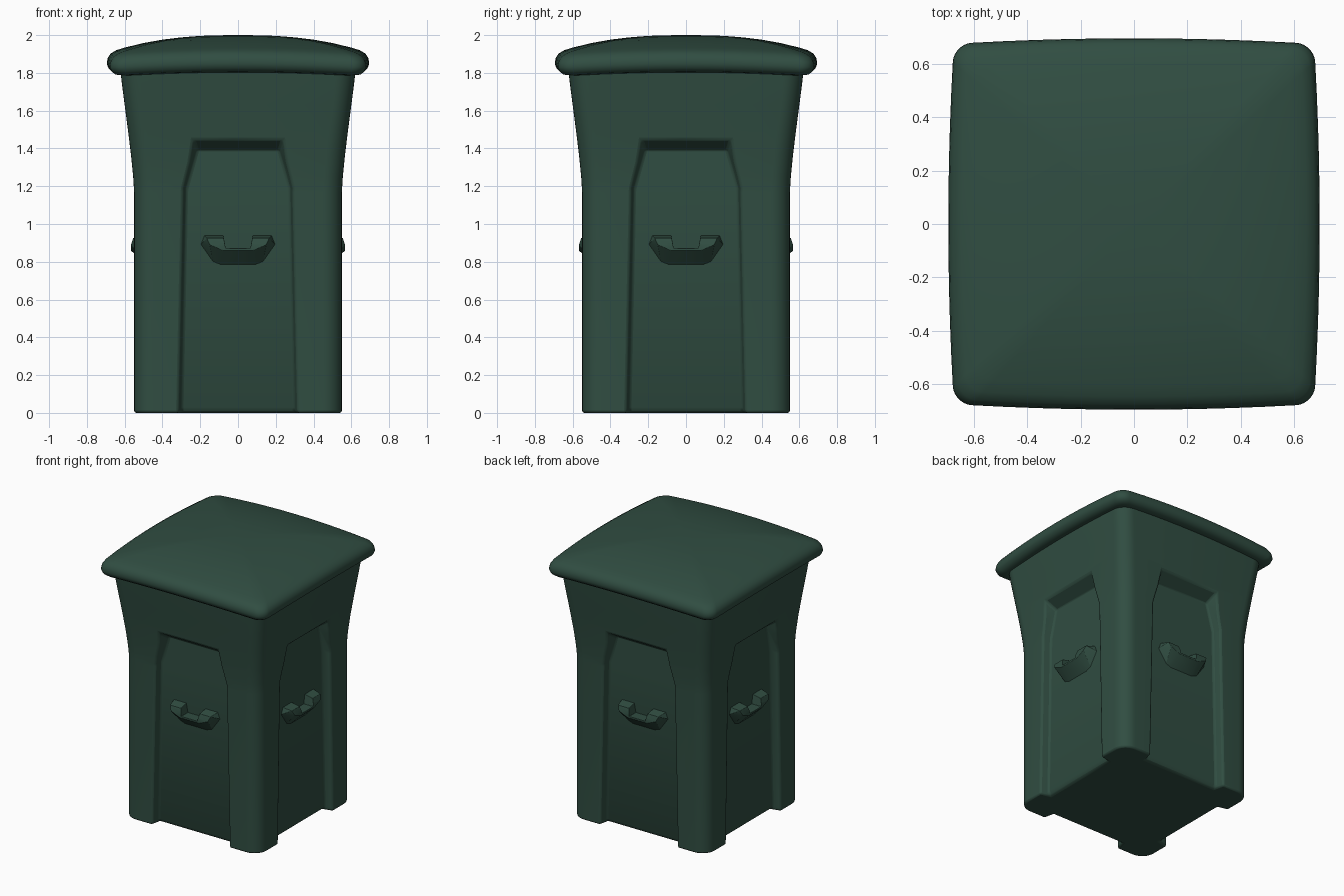
import bpy, bmesh, math
from mathutils import Vector, Matrix

if "Cube" in bpy.data.objects:
    bpy.data.objects.remove(bpy.data.objects["Cube"])

green = bpy.data.materials.new("dark green plastic")
green.diffuse_color = (0.03, 0.075, 0.054, 1)
green.use_nodes = True
green.node_tree.nodes["Principled BSDF"].inputs["Base Color"].default_value = green.diffuse_color


def make_object(name, bm):
    bmesh.ops.recalc_face_normals(bm, faces=bm.faces)
    me = bpy.data.meshes.new(name)
    bm.to_mesh(me)
    bm.free()
    me.materials.append(green)
    ob = bpy.data.objects.new(name, me)
    bpy.context.collection.objects.link(ob)
    return ob


def activate(ob):
    bpy.ops.object.select_all(action='DESELECT')
    ob.select_set(True)
    bpy.context.view_layer.objects.active = ob


def smooth(ob, angle):
    activate(ob)
    bpy.ops.object.shade_smooth_by_angle(angle=math.radians(angle))


def cut(ob, cutter):
    cutter.hide_render = True
    m = ob.modifiers.new("cut", 'BOOLEAN')
    m.operation, m.object, m.solver = 'DIFFERENCE', cutter, 'EXACT'
    activate(ob)
    bpy.ops.object.modifier_apply(modifier=m.name)
    bpy.data.objects.remove(cutter)


def ring(h, r, z, side=1, bulge=0.0, droop=0.0):
    """Rounded square, optionally with bulging sides and drooping corners."""
    flat = []
    for k in range(4):
        base = k * math.pi / 2
        rot = Matrix.Rotation(base, 2)
        for i in range(9):
            a = i / 8 * math.pi / 2
            flat.append(rot @ Vector((h - r + r * math.cos(a), h - r + r * math.sin(a))))
        start, end = flat[-1], rot @ Vector((-(h - r), h))
        for i in range(1, side):
            flat.append(start.lerp(end, i / side))
    pts = []
    for p in flat:
        u, v = p.x / h, p.y / h
        pts.append(Vector((p.x * (1 - bulge * v * v), p.y * (1 - bulge * u * u),
                           z - droop * u * u * v * v)))
    return pts


def loft(bm, rings):
    loops = [[bm.verts.new(p) for p in r] for r in rings]
    n = len(loops[0])
    for a, b in zip(loops, loops[1:]):
        for i in range(n):
            bm.faces.new((a[i], a[(i + 1) % n], b[(i + 1) % n], b[i]))
    bm.faces.new(loops[0][::-1])
    bm.faces.new(loops[-1])


def hull(bm, pts):
    verts = [bm.verts.new(p) for p in pts]
    res = bmesh.ops.convex_hull(bm, input=verts)
    junk = {g for g in res["geom_interior"] + res["geom_unused"]
            if isinstance(g, bmesh.types.BMVert)}
    bmesh.ops.delete(bm, geom=list(junk), context='VERTS')


# Body: rounded square column flaring out toward the lid
bm = bmesh.new()
profile = [(0.55, 0), (0.55, 1.17), (0.555, 1.25), (0.567, 1.37), (0.583, 1.5),
           (0.6, 1.63), (0.613, 1.73), (0.625, 1.83)]
loft(bm, [ring(h, 0.1, z) for h, z in profile])
body = make_object("body", bm)

# Recessed side panels: (inner half, inner z, inner depth, outer half, outer z)
rows = [(0.30, -0.02, 0.46, 0.355, -0.02), (0.30, 0.03, 0.49, 0.355, 0.03),
        (0.275, 1.19, 0.49, 0.33, 1.19), (0.22, 1.39, 0.49, 0.265, 1.527)]
bm = bmesh.new()
for k in range(4):
    rot = Matrix.Rotation(k * math.pi / 2, 3, 'Z')
    loft(bm, [[rot @ Vector(p) for p in ((-o, -0.7, oz), (-i, -d, iz),
                                         (i, -d, iz), (o, -0.7, oz))]
              for i, iz, d, o, oz in rows])
bmesh.ops.triangulate(bm, faces=bm.faces)
cut(body, make_object("panel_cutter", bm))
bev = body.modifiers.new("soft edges", 'BEVEL')
bev.width, bev.segments, bev.limit_method = 0.012, 2, 'ANGLE'
bev.angle_limit = math.radians(35)
smooth(body, 35)

# Lid: overhanging rolled rim with a shallow dome
lid_rows = [(0.58, 1.815), (0.635, 1.803), (0.665, 1.808), (0.686, 1.825), (0.695, 1.85),
            (0.690, 1.878), (0.675, 1.902), (0.645, 1.92), (0.6, 1.934), (0.5, 1.958),
            (0.4, 1.976), (0.3, 1.988), (0.2, 1.996), (0.1, 1.999), (0.02, 2.0)]
bm = bmesh.new()
loft(bm, [ring(h, 0.1 * h, z, 10, 0.03, 0.022 * (h / 0.69) ** 2) for h, z in lid_rows])
smooth(make_object("lid", bm), 60)

# Handles: a wedge with a finger notch, one on each panel
wedge = [(0.2, -0.48, 0.89), (0.18, -0.48, 0.94), (0.13, -0.48, 0.79), (0.09, -0.48, 0.775),
         (0.165, -0.555, 0.925), (0.15, -0.567, 0.89), (0.08, -0.567, 0.86)]
notch = [(0.09, -0.65, 1.0), (0.09, -0.485, 1.0), (0.065, -0.65, 0.872), (0.065, -0.485, 0.872)]


def mirrored(pts):
    return [(s * x, y, z) for x, y, z in pts for s in (1, -1)]


for k, name in enumerate(("front", "right", "back", "left")):
    bm = bmesh.new()
    hull(bm, mirrored(wedge))
    handle = make_object(name + "_handle", bm)
    bm = bmesh.new()
    hull(bm, mirrored(notch))
    cut(handle, make_object("notch_cutter", bm))
    bev = handle.modifiers.new("soft edges", 'BEVEL')
    bev.width, bev.segments = 0.006, 2
    handle.rotation_euler.z = k * math.pi / 2
    smooth(handle, 30)
